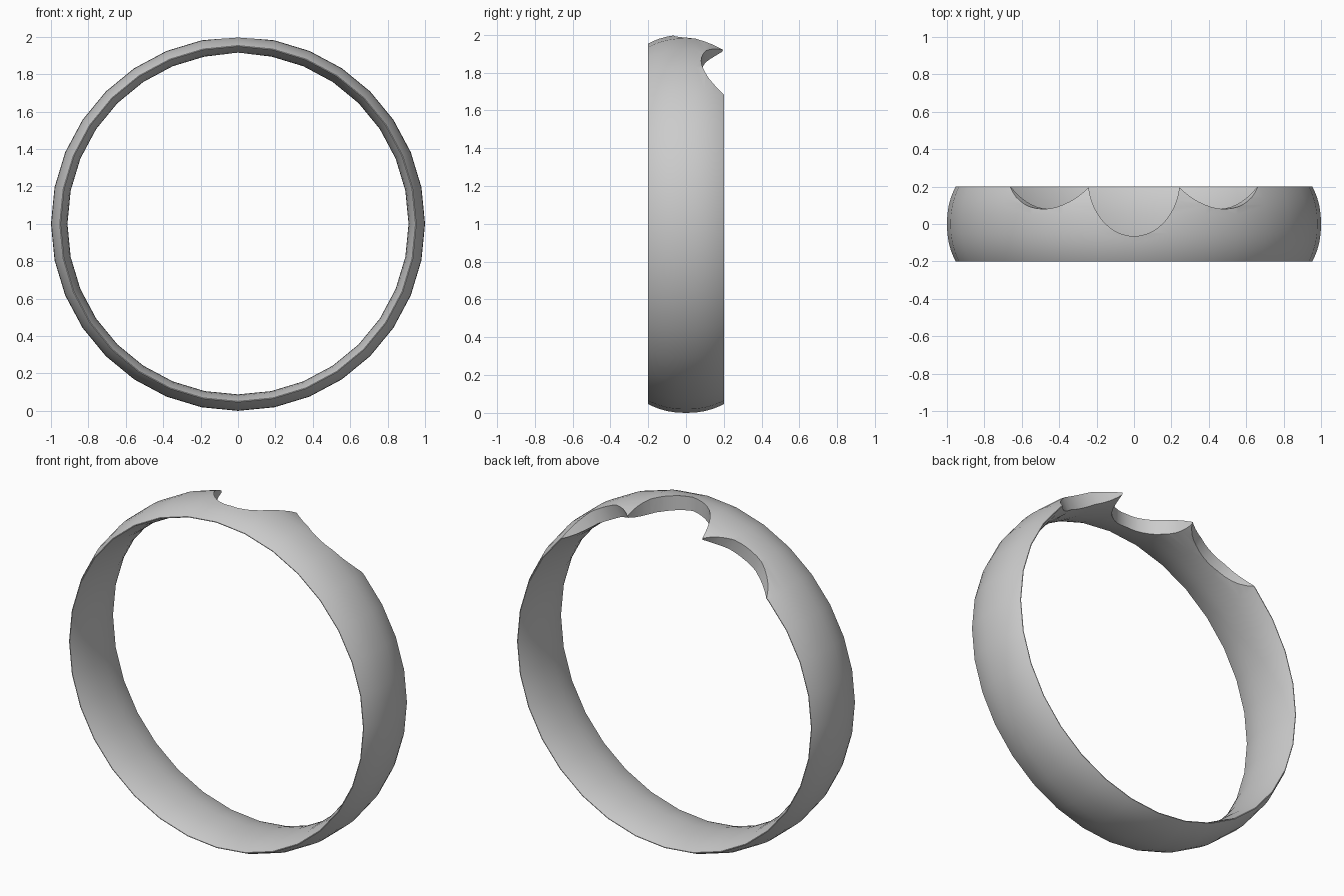
import bpy, bmesh
from math import sin, cos, pi, radians
from mathutils import Matrix

cube = bpy.data.objects.get("Cube")
if cube:
    bpy.data.objects.remove(cube, do_unlink=True)

metal = bpy.data.materials.new("grey metal")
metal.use_nodes = True
grey = (0.6, 0.6, 0.6, 1)
metal.diffuse_color = grey
metal.node_tree.nodes["Principled BSDF"].inputs["Base Color"].default_value = grey

HALF, SIDES, STEPS = 0.2, 32, 12


def make_object(name, bm):
    bmesh.ops.recalc_face_normals(bm, faces=bm.faces)
    mesh = bpy.data.meshes.new(name)
    bm.to_mesh(mesh)
    bm.free()
    obj = bpy.data.objects.new(name, mesh)
    bpy.context.collection.objects.link(obj)
    mesh.materials.append(metal)
    return obj


# Band: a lens-shaped section, domed outside and inside, spun about the y axis
ts = [sin(pi / 2 * (2 * i / STEPS - 1)) for i in range(STEPS + 1)]
outer = [(0.953 + 0.047 * (1 - abs(t) ** 2.3), HALF * t) for t in ts]
inner = [(0.949 - 0.037 * (1 - abs(t) ** 2.3), HALF * t) for t in reversed(ts)]
bm = bmesh.new()
rings = []
for s in range(SIDES):
    a = 2 * pi * s / SIDES
    rings.append([bm.verts.new((r * sin(a), y, 1 + r * cos(a))) for r, y in outer + inner])
count = len(rings[0])
for s in range(SIDES):
    near, far = rings[s], rings[(s + 1) % SIDES]
    for i in range(count):
        j = (i + 1) % count
        bm.faces.new((near[i], near[j], far[j], far[i]))
band = make_object("ring_band", bm)


# Scalloped notches: radial cylinders cutting the back edge
def cut_notch(name, angle, half_x, half_y, centre_y):
    bm = bmesh.new()
    bmesh.ops.create_cone(bm, cap_ends=True, segments=48, radius1=1, radius2=1, depth=0.5)
    place = (Matrix.Translation((0, 0, 1)) @ Matrix.Rotation(radians(angle), 4, 'Y')
             @ Matrix.Translation((0, centre_y, 0.95)) @ Matrix.Diagonal((half_x, half_y, 1, 1)))
    bmesh.ops.transform(bm, matrix=place, verts=bm.verts)
    cutter = make_object(name, bm)
    cutter.hide_render = True
    mod = band.modifiers.new(name, 'BOOLEAN')
    mod.operation = 'DIFFERENCE'
    mod.solver = 'EXACT'
    mod.object = cutter
    bpy.context.view_layer.objects.active = band
    bpy.ops.object.modifier_apply(modifier=name)
    bpy.data.objects.remove(cutter, do_unlink=True)


cut_notch("middle_notch", 0, 0.245, 0.305, 0.24)
for side in (-1, 1):
    cut_notch("side_notch", side * 29.3, 0.305, 0.305, 0.385)

bpy.ops.object.select_all(action='DESELECT')
band.select_set(True)
bpy.context.view_layer.objects.active = band
bpy.ops.object.shade_smooth_by_angle(angle=radians(35))
